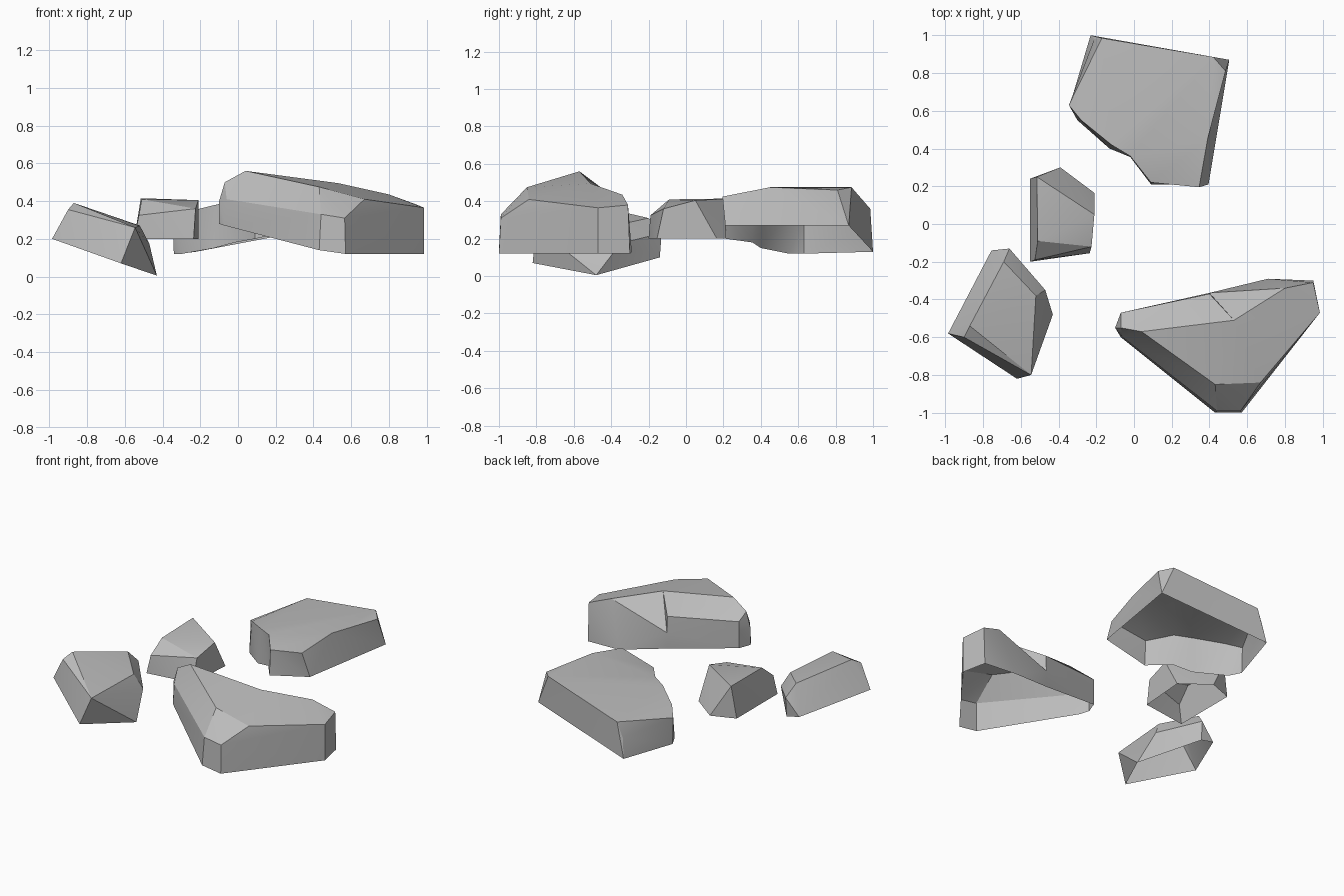
import bpy
import bmesh
import math

default_cube = bpy.data.objects.get("Cube")
if default_cube:
    bpy.data.objects.remove(default_cube, do_unlink=True)

# One plain stone colour
stone = bpy.data.materials.new("stone_grey")
stone.use_nodes = True
colour = (0.5, 0.5, 0.5, 1)
stone.diffuse_color = colour
shader = next(n for n in stone.node_tree.nodes if n.type == "BSDF_PRINCIPLED")
shader.inputs["Base Color"].default_value = colour
shader.inputs["Roughness"].default_value = 0.9


def finish(name, bm):
    """Turn the bmesh into a softly shaded object with crisp ridges."""
    mesh = bpy.data.meshes.new(name)
    bm.to_mesh(mesh)
    bm.free()
    mesh.materials.append(stone)
    rock = bpy.data.objects.new(name, mesh)
    bpy.context.collection.objects.link(rock)
    bpy.ops.object.select_all(action="DESELECT")
    rock.select_set(True)
    bpy.context.view_layer.objects.active = rock
    bpy.ops.object.shade_smooth_by_angle(angle=math.radians(25))
    return rock


def lofted_rock(name, rings):
    """Bridge matching rings upward, cap the last; the underside stays open."""
    bm = bmesh.new()
    corners = {}

    def add_face(points):
        unique = list(dict.fromkeys(points))
        if len(unique) < 3:
            return None
        for p in unique:
            if p not in corners:
                corners[p] = bm.verts.new(p)
        return bm.faces.new([corners[p] for p in unique])

    for low, high in zip(rings, rings[1:]):
        count = len(low)
        for i in range(count):
            j = (i + 1) % count
            add_face((low[i], low[j], high[j], high[i]))
    add_face(rings[-1])
    bmesh.ops.triangulate(bm, faces=[f for f in bm.faces if len(f.verts) > 3])
    return finish(name, bm)


def chipped_rock(name, points):
    """Wrap corner points in a hull, then open the underside."""
    bm = bmesh.new()
    for p in points:
        bm.verts.new(p)
    bmesh.ops.convex_hull(bm, input=bm.verts)
    bmesh.ops.recalc_face_normals(bm, faces=bm.faces)
    under = [f for f in bm.faces if f.normal.z < -0.6]
    bmesh.ops.delete(bm, geom=under, context="FACES")
    return finish(name, bm)


# Broad slab at the back
slab_front, slab_back = (.395, .21, .27), (.505, .87, .27)
slab_base = [(-.34, .63, .12), (-.3, .55, .12), (-.13, .4, .15), (-.02, .355, .18),
             (.09, .21, .2), slab_front, slab_front, slab_back, slab_back,
             (-.23, 1, .13), (-.23, 1, .13)]
slab_top = [(-.345, .63, .3), (-.28, .55, .34), (-.12, .42, .38), (-.02, .36, .39),
            (.09, .22, .37), (.345, .195, .425), (.39, .45, .475), (.485, .81, .46),
            (.42, .885, .475), (-.17, .985, .36), (-.21, .98, .26)]
lofted_rock("back_slab_rock", [slab_base, slab_top])

# Large wedge at the front with a notch in its rear edge
notch_foot, notch_base = (.4, -.365, .3), (.4, -.37, .19)
tip, heel, shoulder = (.985, -.47, .365), (.95, -.31, .38), (.8, -.34, .435)
wedge_base = [(-.1, -.55, .28), (-.07, -.6, .27), (.43, -1, .14), (.57, -1, .12),
              (.985, -.47, .12), (.95, -.3, .12), (.71, -.29, .13),
              notch_base, notch_base, (-.07, -.47, .28)]
wedge_waist = [(-.1, -.55, .4), (-.06, -.6, .41), (.44, -.99, .33), (.565, -.99, .31),
               tip, heel, shoulder, notch_foot, notch_foot, (-.07, -.47, .4)]
wedge_top = [(-.07, -.55, .5), (.04, -.57, .56), (.43, -.85, .475), (.67, -.84, .41),
             tip, heel, shoulder, (.53, -.51, .495), (.4, -.37, .41), (-.07, -.47, .46)]
lofted_rock("front_wedge_rock", [wedge_base, wedge_waist, wedge_top])

# Small upright chip in the middle
chipped_rock("middle_chip_rock", [
    (-.55, -.2, .2), (-.235, -.155, .2), (-.21, .165, .2), (-.39, .3, .2), (-.55, .24, .2),
    (-.525, -.19, .325), (-.225, -.12, .36), (-.21, .05, .405),
    (-.51, -.09, .41), (-.515, .25, .415)])

# Tilted block at the side
chipped_rock("side_tilted_rock", [
    (-.985, -.58, .2), (-.62, -.82, .07), (-.43, -.48, .005), (-.66, -.14, .1),
    (-.755, -.14, .12), (-.47, -.35, .175), (-.66, -.13, .23),
    (-.9, -.6, .355), (-.87, -.54, .39), (-.69, -.2, .31),
    (-.52, -.38, .27), (-.545, -.8, .26)])
